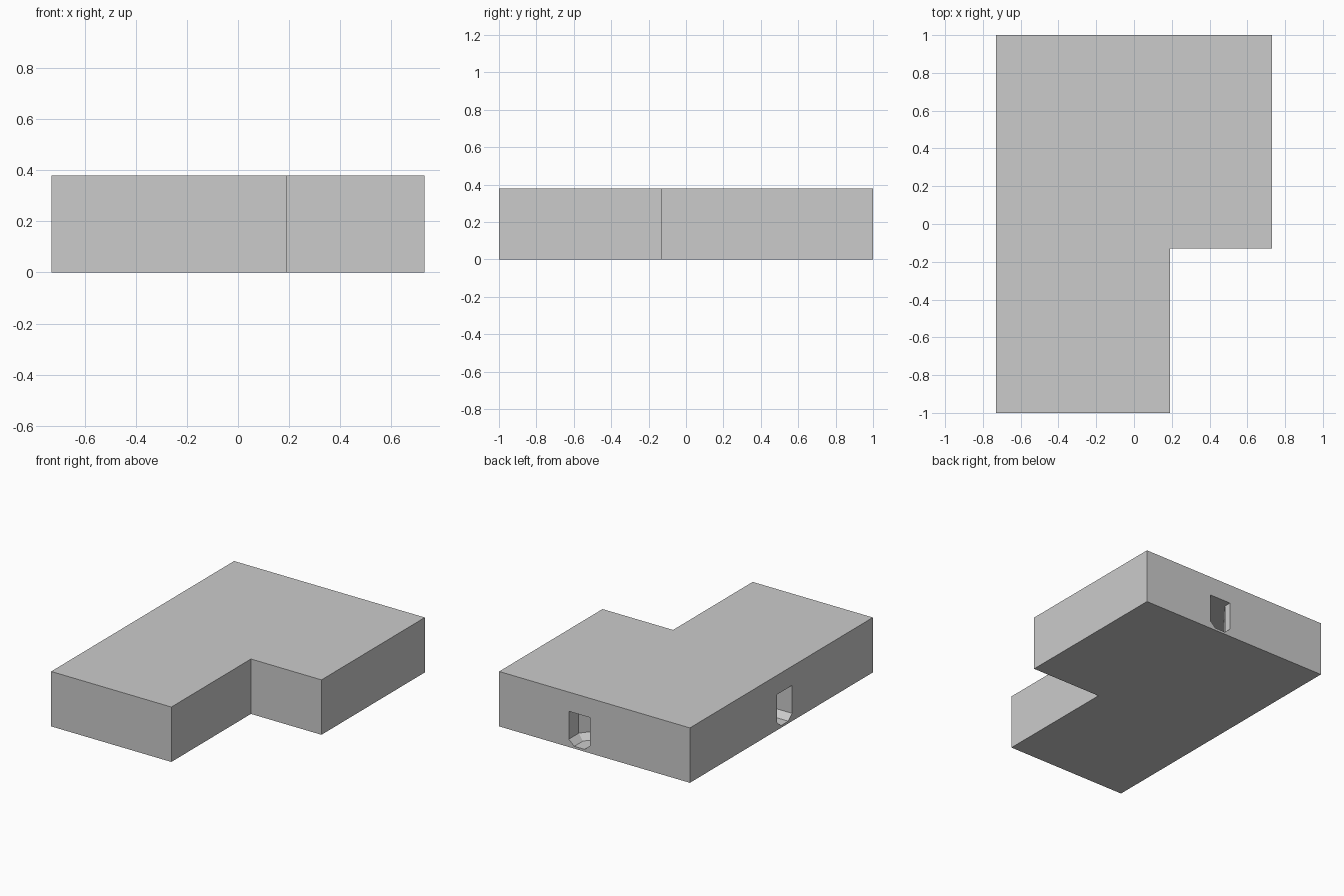
import bpy, bmesh
from mathutils import Vector

if "Cube" in bpy.data.objects:
    bpy.data.objects.remove(bpy.data.objects["Cube"])


def new_object(name, bm):
    bmesh.ops.recalc_face_normals(bm, faces=bm.faces)
    mesh = bpy.data.meshes.new(name)
    bm.to_mesh(mesh)
    bm.free()
    ob = bpy.data.objects.new(name, mesh)
    bpy.context.collection.objects.link(ob)
    return ob


# L-shaped block
HEIGHT = 0.38
outline = [(-0.73, -1), (0.19, -1), (0.19, -0.13), (0.73, -0.13), (0.73, 1), (-0.73, 1)]
bm = bmesh.new()
base = bm.faces.new([bm.verts.new((x, y, 0)) for x, y in outline])
top = bmesh.ops.extrude_face_region(bm, geom=[base])
bmesh.ops.translate(bm, vec=(0, 0, HEIGHT),
                    verts=[v for v in top["geom"] if isinstance(v, bmesh.types.BMVert)])
block = new_object("block", bm)

# Tunnel cutter: U-shaped section swept from the back opening to the left opening
section = [(-0.082, 0.247), (-0.082, 0.054), (-0.04, 0.016),
           (0.04, 0.016), (0.082, 0.054), (0.082, 0.247)]
path = [Vector(p) for p in [(0.115, 1.06), (0.115, 0.92), (-0.65, -0.035), (-0.79, -0.035)]]
bm = bmesh.new()
rings = []
for i, p in enumerate(path):
    d_in = (p - path[i - 1]).normalized() if i else (path[1] - p).normalized()
    d_out = (path[i + 1] - p).normalized() if i < len(path) - 1 else d_in
    normal = Vector((-d_in.y, d_in.x))
    mitre = (normal + Vector((-d_out.y, d_out.x))).normalized()
    mitre /= mitre.dot(normal)
    rings.append([bm.verts.new((p.x + mitre.x * s, p.y + mitre.y * s, z)) for s, z in section])
n = len(section)
for a, b in zip(rings, rings[1:]):
    for k in range(n):
        bm.faces.new((a[k], a[(k + 1) % n], b[(k + 1) % n], b[k]))
bm.faces.new(rings[0])
bm.faces.new(rings[-1])
cutter = new_object("tunnel_cutter", bm)
cutter.hide_render = True
cutter.hide_viewport = False
cutter.display_type = 'WIRE'

# Carve the tunnel, then drop the cutter
cut = block.modifiers.new("tunnel", 'BOOLEAN')
cut.operation = 'DIFFERENCE'
cut.solver = 'EXACT'
cut.object = cutter
bpy.context.view_layer.objects.active = block
bpy.ops.object.modifier_apply(modifier=cut.name)
bpy.data.objects.remove(cutter)
